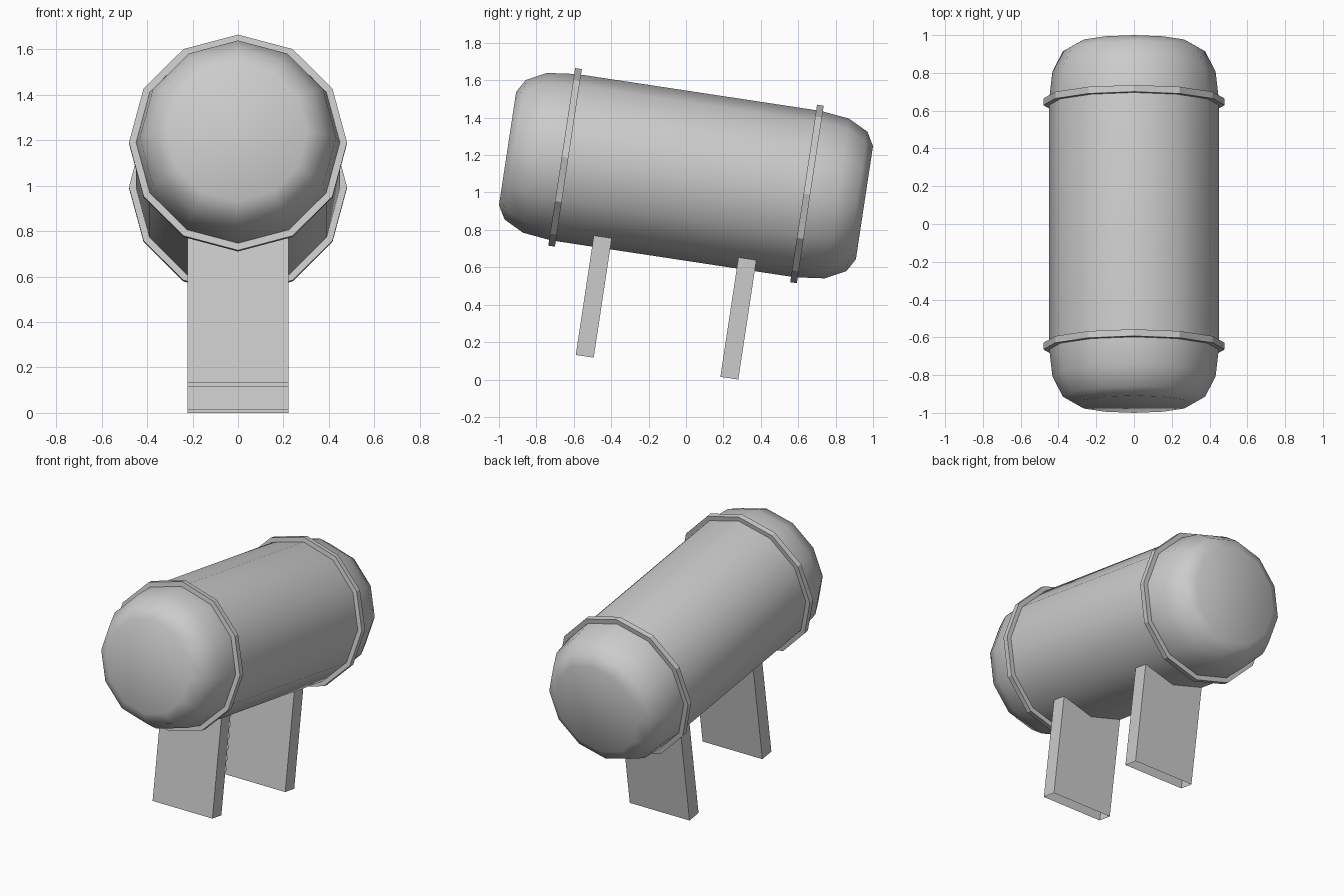
import bpy, bmesh
from math import sin, cos, pi, radians
from mathutils import Matrix

if "Cube" in bpy.data.objects:
    bpy.data.objects.remove(bpy.data.objects["Cube"])

SIDES = 12
TILT = Matrix.Translation((0, 0, 1.09)) @ Matrix.Rotation(radians(-8.6), 4, 'X')


def finish(name, bm, smooth=False):
    bmesh.ops.recalc_face_normals(bm, faces=bm.faces)
    for f in bm.faces:
        f.smooth = smooth
    bm.transform(TILT)
    mesh = bpy.data.meshes.new(name)
    bm.to_mesh(mesh)
    bm.free()
    obj = bpy.data.objects.new(name, mesh)
    bpy.context.collection.objects.link(obj)
    return obj


def lathe(name, profile, closed_ends, smooth):
    """Revolve (radius, y) points around the tank's long axis."""
    bm = bmesh.new()
    rings = [[bm.verts.new((r * sin(2 * pi * i / SIDES), y, r * cos(2 * pi * i / SIDES)))
              for i in range(SIDES)] for r, y in profile]
    for a, b in zip(rings, rings[1:]):
        for i in range(SIDES):
            j = (i + 1) % SIDES
            bm.faces.new((a[i], a[j], b[j], b[i]))
    if closed_ends:
        bm.faces.new(rings[0])
        bm.faces.new(rings[-1])
    return finish(name, bm, smooth)


# Tank with rounded, flat-topped ends
half = [(0.45, 0.66), (0.432, 0.816), (0.377, 0.924), (0.306, 0.965)]
lathe("tank", [(r, -y) for r, y in reversed(half)] + half, True, True)

for label, s in (("front", -1), ("back", 1)):
    # Raised strap around the tank
    y, t = s * 0.654, 0.018
    lathe(label + "_band", [(0.445, y - t), (0.48, y - t), (0.48, y + t), (0.445, y + t)],
          False, False)

    # Wide support leg, open at the bottom and inside the tank
    bm = bmesh.new()
    bmesh.ops.create_cube(bm, size=1)
    caps = [f for f in bm.faces if abs(f.normal.z) > 0.9]
    bmesh.ops.delete(bm, geom=caps, context='FACES_ONLY')
    top, bottom = -0.39, -1.036
    bm.transform(Matrix.Translation((0, s * 0.391, (top + bottom) / 2))
                 @ Matrix.Diagonal((0.444, 0.097, top - bottom, 1)))
    finish(label + "_leg", bm)
